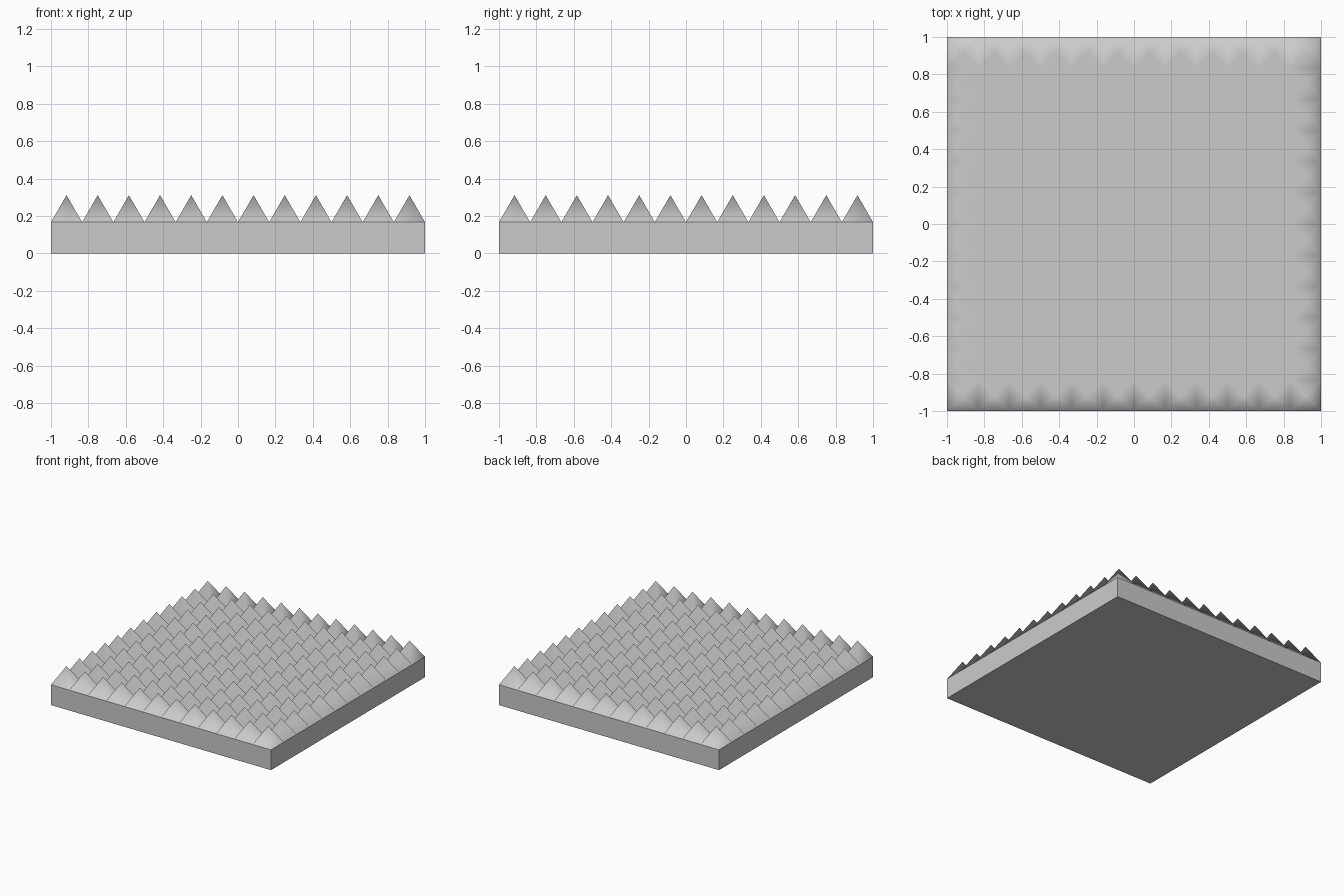
import bpy, bmesh, math

if "Cube" in bpy.data.objects:
    bpy.data.objects.remove(bpy.data.objects["Cube"])

N = 12                                   # pyramids per side
PITCH = 2 / N
BASE = PITCH                             # slab thickness
PEAK = PITCH * math.sqrt(3) / 2          # equilateral profile

bm = bmesh.new()

# pyramid field: grid with every cell raised to a point
bmesh.ops.create_grid(bm, x_segments=N, y_segments=N, size=1)
bmesh.ops.translate(bm, verts=bm.verts[:], vec=(0, 0, BASE))
rim = [e for e in bm.edges if e.is_boundary]
poked = bmesh.ops.poke(bm, faces=bm.faces[:])
for v in poked["verts"]:
    v.co.z = BASE + PEAK
for f in bm.faces:
    f.smooth = True

# slab: rim extruded down to the ground, closed underneath
walls = bmesh.ops.extrude_edge_only(bm, edges=rim)["geom"]
for item in walls:
    if isinstance(item, bmesh.types.BMVert):
        item.co.z = 0
    elif isinstance(item, bmesh.types.BMFace):
        item.smooth = False
bottom = bmesh.ops.contextual_create(bm, geom=[e for e in bm.edges if e.is_boundary])
for f in bottom["faces"]:
    f.smooth = False
bmesh.ops.recalc_face_normals(bm, faces=bm.faces[:])

# crisp edges wherever a flat slab face meets its neighbour
for e in bm.edges:
    if any(not f.smooth for f in e.link_faces):
        e.smooth = False

mesh = bpy.data.meshes.new("pyramid_foam_panel")
bm.to_mesh(mesh)
bm.free()
bpy.context.collection.objects.link(bpy.data.objects.new("pyramid_foam_panel", mesh))
